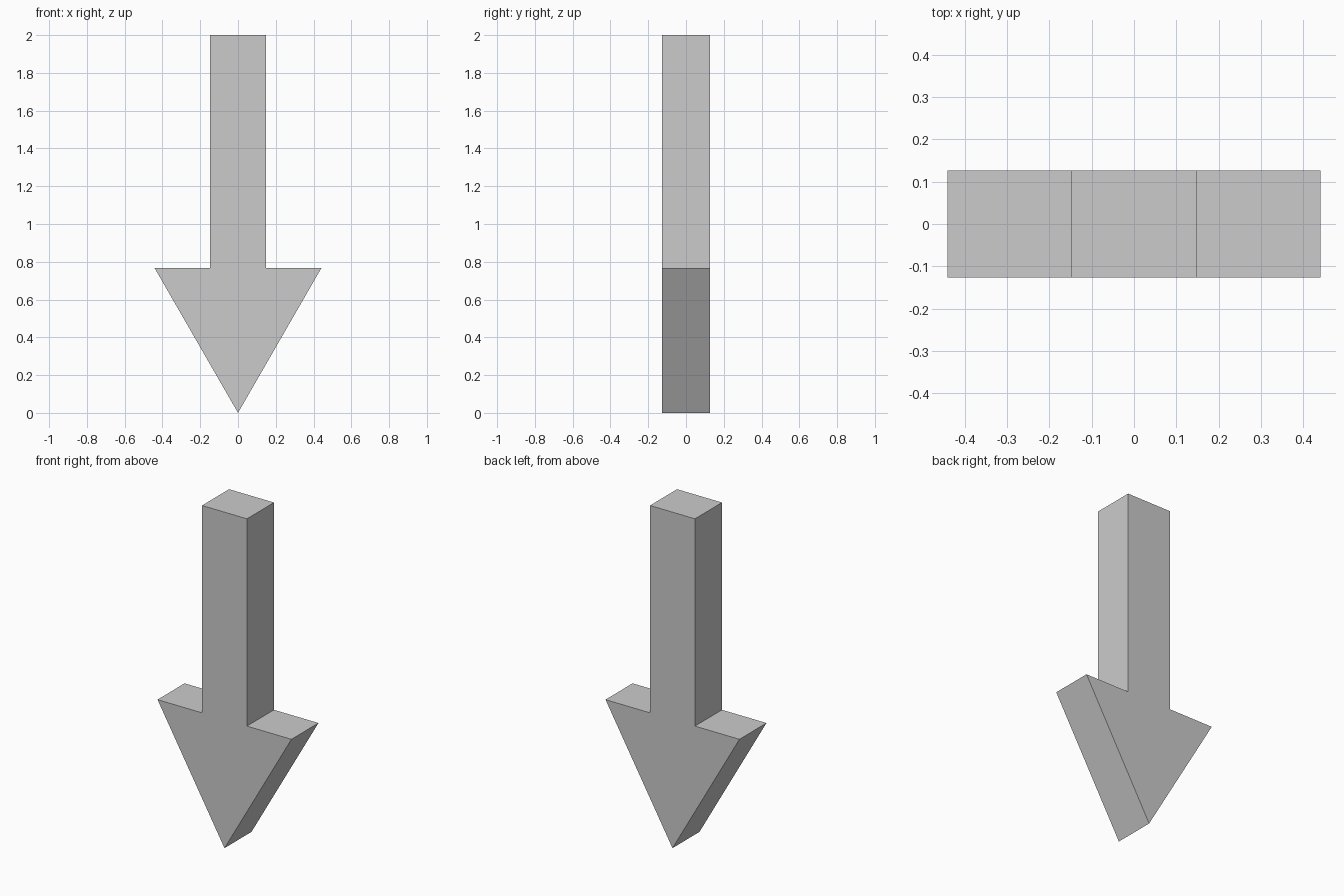
import bpy, bmesh

if "Cube" in bpy.data.objects:
    bpy.data.objects.remove(bpy.data.objects["Cube"])

HEAD_HALF, HEAD_TOP = 0.441, 0.766
SHAFT_HALF, TOP = 0.148, 2.0
HALF_DEPTH = 0.127

# Right half of the arrow outline, from tip to top, mirrored for the left half
right = [(HEAD_HALF, HEAD_TOP), (SHAFT_HALF, HEAD_TOP), (SHAFT_HALF, TOP)]
outline = [(0, 0)] + right + [(-x, z) for x, z in reversed(right)]

# Front face, extruded to the back
bm = bmesh.new()
front = bm.faces.new([bm.verts.new((x, -HALF_DEPTH, z)) for x, z in outline])
extruded = bmesh.ops.extrude_face_region(bm, geom=[front], use_keep_orig=True)
back_verts = [g for g in extruded["geom"] if isinstance(g, bmesh.types.BMVert)]
bmesh.ops.translate(bm, verts=back_verts, vec=(0, 2 * HALF_DEPTH, 0))
bmesh.ops.recalc_face_normals(bm, faces=bm.faces)

# Down arrow object
mesh = bpy.data.meshes.new("down_arrow")
bm.to_mesh(mesh)
bm.free()
arrow = bpy.data.objects.new("down_arrow", mesh)
bpy.context.collection.objects.link(arrow)
